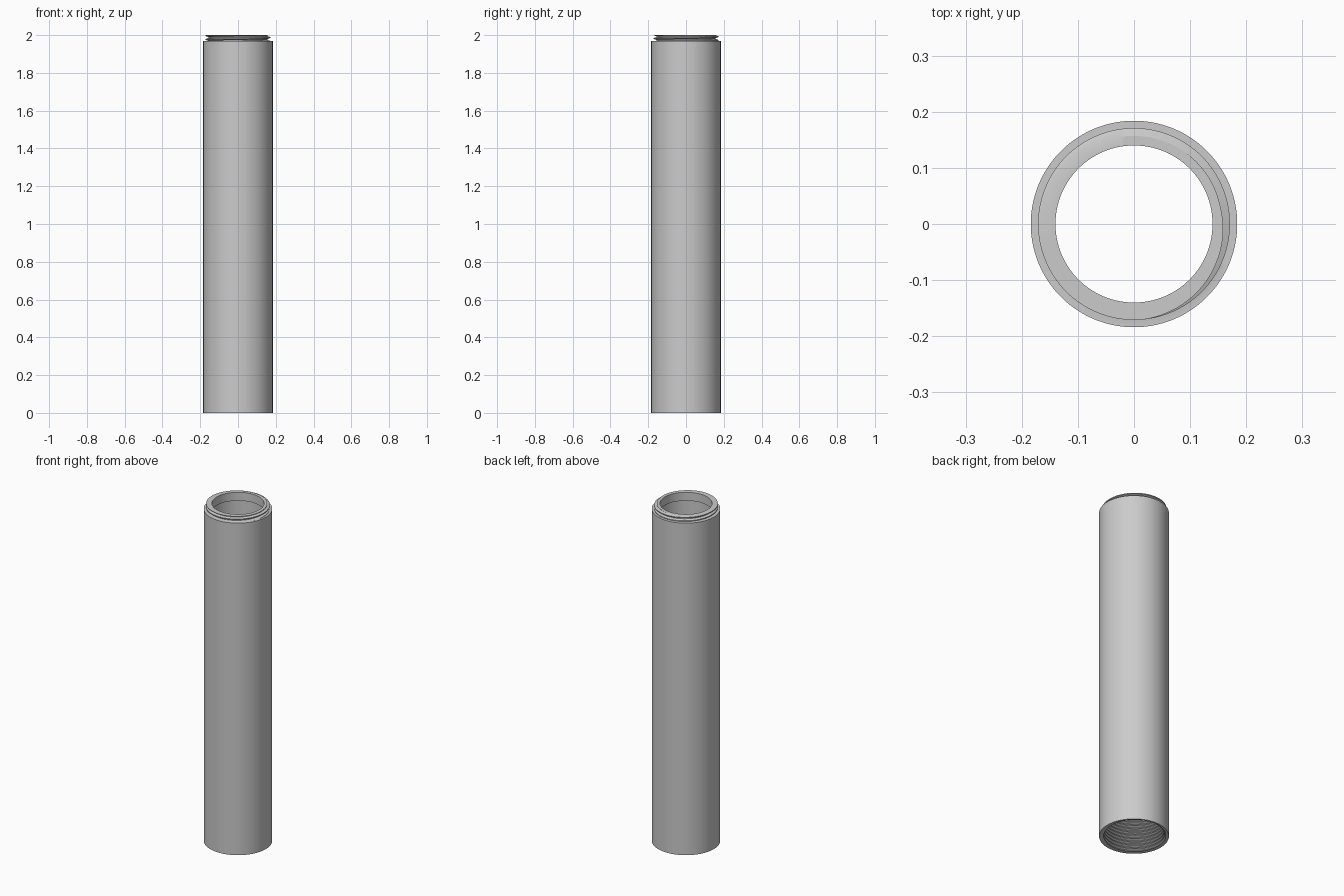
import bpy, bmesh, math

cube = bpy.data.objects.get("Cube")
if cube:
    bpy.data.objects.remove(cube, do_unlink=True)

SEGMENTS = 128
PITCH = 0.02
START = 0.65           # turn at which a crest meets the top
OUTER, LIP, BORE = 0.184, 0.14, 0.16
SHOULDER, TOP, LIP_END, THREAD_END = 1.968, 2.0, 1.95, 0.2

metal = bpy.data.materials.new("satin grey metal")
metal.use_nodes = True
colour = (0.6, 0.6, 0.6, 1)
metal.diffuse_color = colour
metal.node_tree.nodes["Principled BSDF"].inputs["Base Color"].default_value = colour


def thread_radius(z, turn, root, crest):
    """Radius of a trapezoid thread at a height and turn."""
    phase = (z - TOP) / PITCH - turn + START
    away = abs(phase - round(phase))          # 0 at the crest, 0.5 at the root
    blend = min(max((away - 0.12) / 0.26, 0), 1)
    return crest + (root - crest) * blend


def thread_rows(low, high, turn, root, crest):
    """Helical rows, trimmed flat at both ends."""
    first = math.floor((low - TOP) / PITCH) - 2
    last = math.ceil((high - TOP) / PITCH) + 2
    rows = []
    for k in range(first, last):
        for offset in (-0.38, -0.12, 0.12, 0.38):
            z = TOP + PITCH * (k + offset + turn - START)
            z = min(max(z, low), high)
            rows.append((thread_radius(z, turn, root, crest), z))
    return rows


def tube_profile(turn):
    """Closed wall section: outside, threaded neck, bore, threaded socket."""
    neck = thread_rows(SHOULDER, TOP, turn, 0.157, 0.171)
    socket = thread_rows(0, THREAD_END, turn, 0.173, BORE)
    return ([(OUTER, 0), (OUTER, SHOULDER)] + neck
            + [(LIP, TOP), (LIP, LIP_END), (BORE, LIP_END), (BORE, THREAD_END)]
            + socket[::-1])


# Sweep the wall section around the axis, one column per segment
bm = bmesh.new()
columns = []
for i in range(SEGMENTS + 1):
    turn = i / SEGMENTS
    a = turn * math.tau
    columns.append([bm.verts.new((r * math.cos(a), r * math.sin(a), z))
                    for r, z in tube_profile(turn)])
count = len(columns[0])
for left, right in zip(columns, columns[1:]):
    for j in range(count):
        k = (j + 1) % count
        bm.faces.new((left[j], right[j], right[k], left[k]))
bmesh.ops.remove_doubles(bm, verts=bm.verts, dist=0.00005)
bmesh.ops.recalc_face_normals(bm, faces=bm.faces)

mesh = bpy.data.meshes.new("threaded_tube")
bm.to_mesh(mesh)
bm.free()
mesh.materials.append(metal)
tube = bpy.data.objects.new("threaded_tube", mesh)
bpy.context.collection.objects.link(tube)

bpy.ops.object.select_all(action='DESELECT')
tube.select_set(True)
bpy.context.view_layer.objects.active = tube
bpy.ops.object.shade_smooth_by_angle(angle=math.radians(30))
